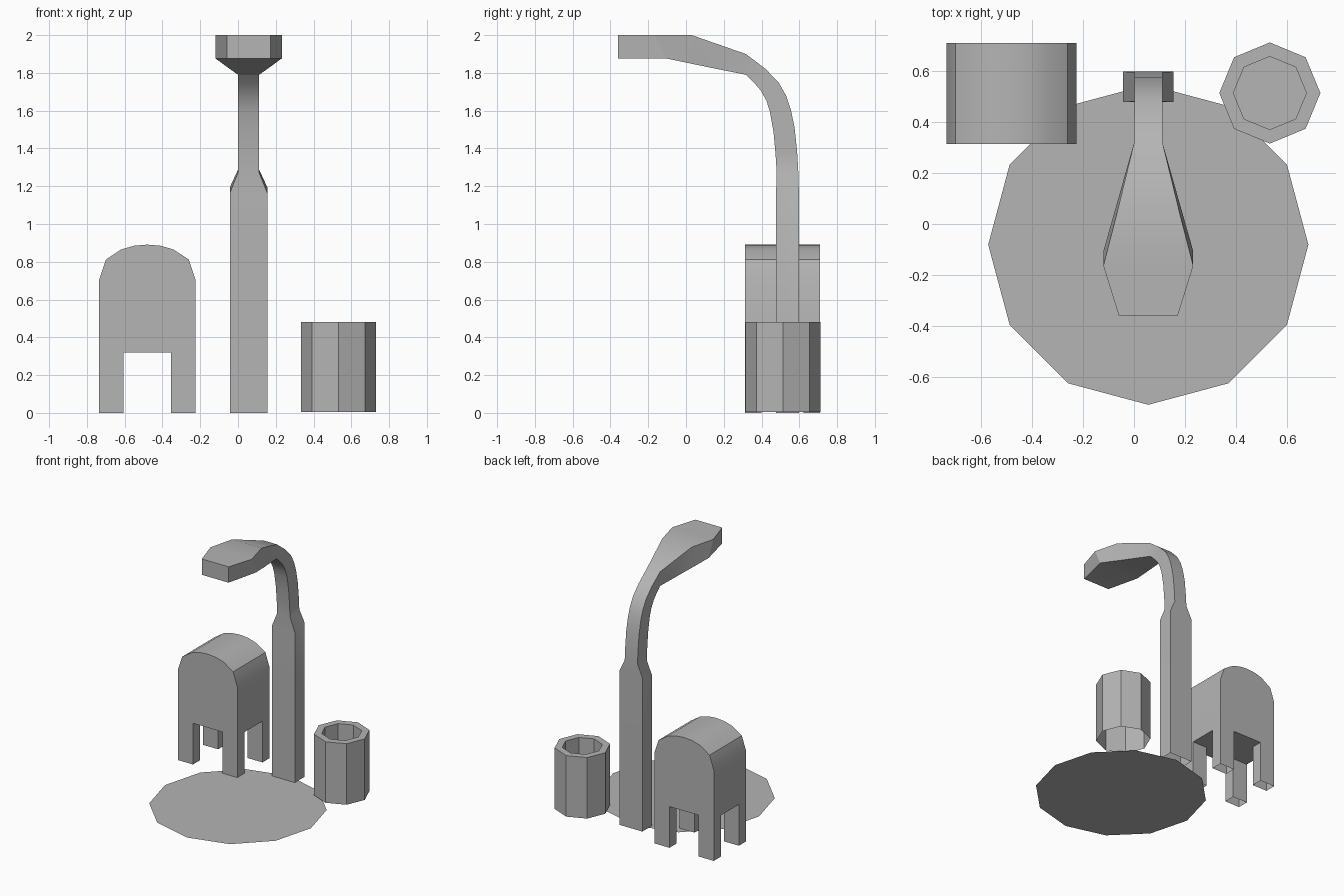
import bpy, bmesh, math

if "Cube" in bpy.data.objects:
    bpy.data.objects.remove(bpy.data.objects["Cube"])

grey = bpy.data.materials.new("mid_grey")
grey.diffuse_color = (0.46, 0.46, 0.46, 1)
grey.use_nodes = True
grey.node_tree.nodes["Principled BSDF"].inputs["Base Color"].default_value = grey.diffuse_color


def finish(name, bm, smooth=False):
    bmesh.ops.remove_doubles(bm, verts=bm.verts, dist=0.0005)
    bmesh.ops.recalc_face_normals(bm, faces=bm.faces)
    me = bpy.data.meshes.new(name)
    bm.to_mesh(me)
    bm.free()
    me.materials.append(grey)
    if smooth:
        me.shade_smooth()
        me.set_sharp_from_angle(angle=math.radians(30))
    ob = bpy.data.objects.new(name, me)
    bpy.context.collection.objects.link(ob)
    return ob


def loft(bm, rings):
    """Bridge a list of closed point rings; returns the vertex rings."""
    vs = [[bm.verts.new(p) for p in ring] for ring in rings]
    n = len(vs[0])
    for a, b in zip(vs, vs[1:]):
        for i in range(n):
            j = (i + 1) % n
            bm.faces.new((a[i], a[j], b[j], b[i]))
    return vs


def quad(bm, x0, x1, y0, y1, z):
    bm.faces.new([bm.verts.new(p) for p in
                  ((x0, y0, z), (x1, y0, z), (x1, y1, z), (x0, y1, z))])


def ngon(n, r, cx, cy, z):
    return [(cx + r * math.cos(2 * math.pi * i / n),
             cy + r * math.sin(2 * math.pi * i / n), z) for i in range(n)]


# ground disc: flat, 12 sides
bm = bmesh.new()
bm.faces.new([bm.verts.new(p) for p in ngon(12, 0.627, 0.056, -0.081, 0)])
ob = finish("ground_disc", bm)
if ob.data.polygons[0].normal.z < 0:
    ob.data.flip_normals()

# street lamp: (outer y, z), (inner y, z), half width
CX = 0.056
stations = [
    ((0.597, 0.0), (0.477, 0.0), 0.099),
    ((0.597, 1.195), (0.477, 1.165), 0.099),
    ((0.594, 1.29), (0.48, 1.275), 0.055),
    ((0.588, 1.385), (0.474, 1.37), 0.055),
    ((0.575, 1.51), (0.463, 1.49), 0.055),
    ((0.555, 1.605), (0.443, 1.60), 0.055),
    ((0.53, 1.68), (0.425, 1.655), 0.055),
    ((0.49, 1.75), (0.395, 1.708), 0.055),
    ((0.42, 1.822), (0.36, 1.748), 0.055),
    ((0.317, 1.90), (0.317, 1.79), 0.056),
    ((0.03, 2.0), (0.07, 1.84), 0.126),
    ((-0.164, 2.0), (-0.107, 1.877), 0.176),
    ((-0.36, 2.0), (-0.36, 1.877), 0.115),
]
bm = bmesh.new()
rings = [[(CX - w, *o), (CX + w, *o), (CX + w, *i), (CX - w, *i)]
         for o, i, w in stations]
vs = loft(bm, rings)
bm.faces.new(vs[-1])
finish("street_lamp", bm, smooth=True)

# litter bin: octagonal shell, open below, with rim and recessed inside
bm = bmesh.new()
vs = loft(bm, [ngon(8, r, 0.532, 0.513, z) for r, z in
               ((0.198, 0.006), (0.198, 0.48), (0.143, 0.48), (0.143, 0.27))])
bm.faces.new(vs[-1])
finish("litter_bin", bm)

# post box: arched body on four legs that are open below
X = (-0.735, -0.606, -0.354, -0.225)
Y = (0.313, 0.4, 0.622, 0.709)
LEG, BOTTOM = 0.32, 0.0
mid = (X[0] + X[3]) / 2
half = [(0.255, LEG), (0.255, 0.705), (0.219, 0.812), (0.139, 0.865),
        (0.07, 0.885)]
profile = [(mid + x, z) for x, z in half] + [(mid, 0.891)]
profile += [(mid - x, z) for x, z in reversed(half)]
bm = bmesh.new()
ends = [[bm.verts.new((x, y, z)) for x, z in profile] for y in (Y[0], Y[3])]
for e in ends:
    bm.faces.new(e)
for i in range(len(profile) - 1):
    bm.faces.new((ends[0][i], ends[0][i + 1], ends[1][i + 1], ends[1][i]))
for xi, yi in ((0, 1), (1, 0), (1, 1), (1, 2), (2, 1)):
    quad(bm, X[xi], X[xi + 1], Y[yi], Y[yi + 1], LEG)
for xi in (0, 2):
    for yi in (0, 2):
        x0, x1, y0, y1 = X[xi], X[xi + 1], Y[yi], Y[yi + 1]
        loft(bm, [[(x0, y0, z), (x1, y0, z), (x1, y1, z), (x0, y1, z)]
                  for z in (BOTTOM, LEG)])
finish("post_box", bm, smooth=True)
